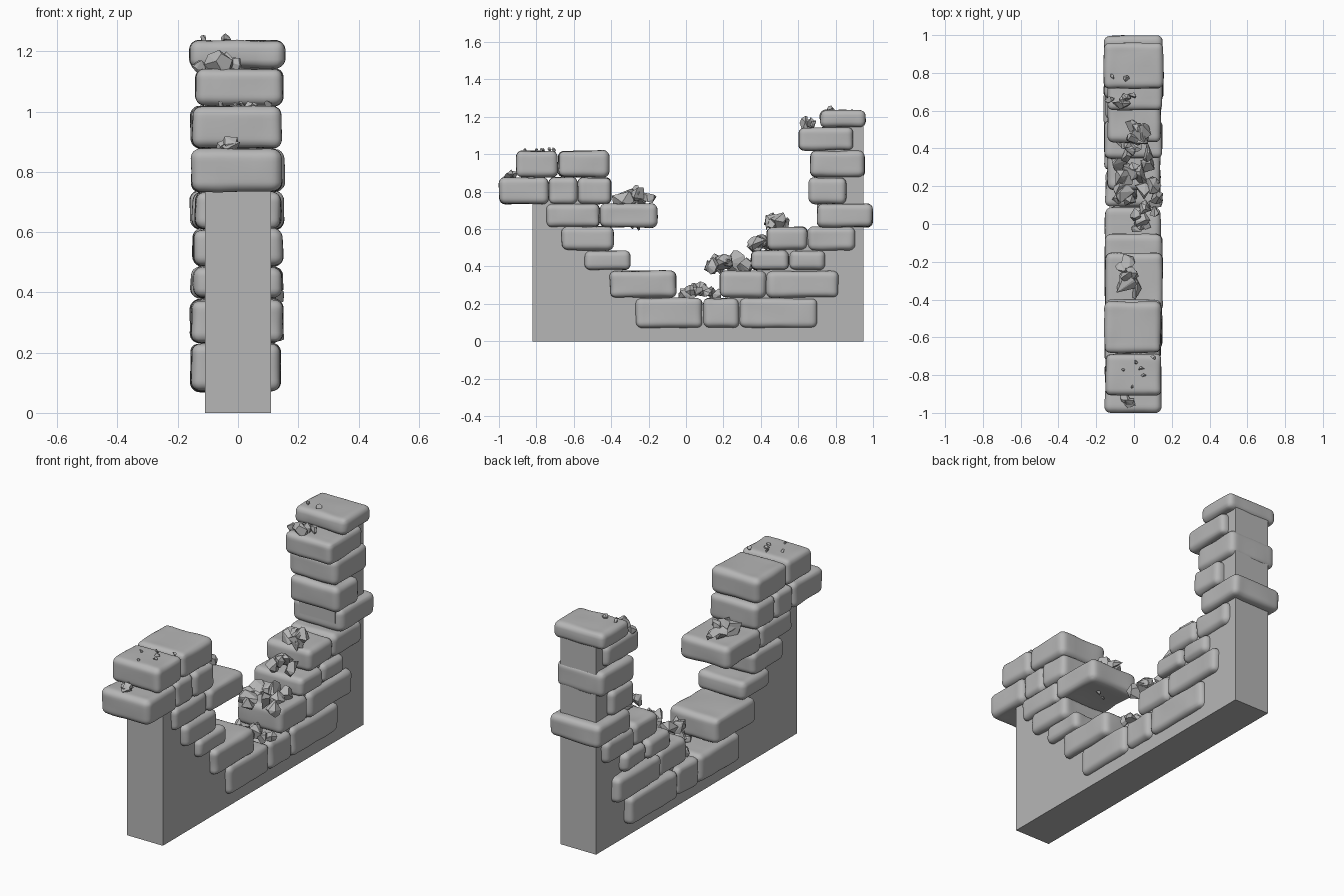
import bpy, bmesh, math, random
from mathutils import Vector, noise

random.seed(7)
if "Cube" in bpy.data.objects:
    bpy.data.objects.remove(bpy.data.objects["Cube"], do_unlink=True)

GREY = (0.47, 0.47, 0.47, 1)
stone = bpy.data.materials.new("grey stone")
stone.use_nodes = True
stone.diffuse_color = GREY
stone.node_tree.nodes["Principled BSDF"].inputs["Base Color"].default_value = GREY


def finish(bm, name, smooth=False):
    bmesh.ops.recalc_face_normals(bm, faces=bm.faces)
    for f in bm.faces:
        f.smooth = smooth
    mesh = bpy.data.meshes.new(name)
    bm.to_mesh(mesh)
    bm.free()
    mesh.materials.append(stone)
    ob = bpy.data.objects.new(name, mesh)
    bpy.context.collection.objects.link(ob)
    return ob


def brick(name, y0, y1, z0, z1, x0, x1):
    """Worn block: a dense box with rounded edges and gentle dents."""
    bm = bmesh.new()
    bmesh.ops.create_cube(bm, size=2)
    bmesh.ops.subdivide_edges(bm, edges=bm.edges, cuts=13, use_grid_fill=True)
    half = Vector((x1 - x0, y1 - y0, z1 - z0)) / 2
    centre = Vector((x0 + x1, y0 + y1, z0 + z1)) / 2
    r = 0.034
    seed = Vector([random.uniform(-50, 50) for _ in range(3)])
    for v in bm.verts:
        # crowd the grid toward the edges, then round them
        p = Vector([math.copysign(abs(c) ** 0.5, c) * h for c, h in zip(v.co, half)])
        inner = Vector([max(r - h, min(h - r, c)) for c, h in zip(p, half)])
        out = (p - inner).normalized()
        dent = noise.noise(p * 9 + seed) * 0.006 - 0.002
        v.co = centre + inner + out * (r + dent)
    finish(bm, name, True)


def add_rock(bm, pos, size):
    """Angular chip: convex hull of a few scattered points."""
    squash = Vector([random.uniform(0.7, 1.15) for _ in range(3)])
    verts = []
    for _ in range(11):
        d = Vector([random.gauss(0, 1) for _ in range(3)]).normalized()
        verts.append(bm.verts.new(Vector(pos) + d * squash * size))
    hull = bmesh.ops.convex_hull(bm, input=verts)
    loose = [g for g in hull["geom_interior"] + hull["geom_unused"]
             if isinstance(g, bmesh.types.BMVert)]
    bmesh.ops.delete(bm, geom=list(set(loose)), context='VERTS')


def rubble(name, rocks):
    bm = bmesh.new()
    for *pos, size in rocks:
        add_rock(bm, pos, size)
    bmesh.ops.dissolve_limit(bm, angle_limit=0.2, verts=bm.verts, edges=bm.edges)
    finish(bm, name)


def mound(name, x, y, z, count, size):
    """Heap of chips, highest in the middle, over ranges x and y."""
    rocks = []
    for i in range(count):
        t = (i + 0.5) / count
        u = random.uniform(-1, 1)
        py = y[0] + (y[1] - y[0]) * t
        lift = (1 - abs(2 * t - 1)) * (1 - abs(u) * 0.5)
        rocks.append(((x[0] + x[1]) / 2 + u * (x[1] - x[0]) / 2, py,
                      z[0] + (z[1] - z[0]) * lift, size * random.uniform(0.75, 1.2)))
    rubble(name, rocks)


# Stepped core wall: side profile extruded across x
profile = [(-.82, 0), (.95, 0), (.95, 1.19), (.75, 1.19), (.75, 1.1), (.70, 1.1),
           (.70, .66), (.73, .66), (.73, .57), (.47, .57), (.47, .45), (.38, .45),
           (.38, .34), (.22, .34), (.22, .2), (-.09, .2), (-.09, .33), (-.34, .33),
           (-.34, .45), (-.43, .45), (-.43, .57), (-.5, .57), (-.5, .84), (-.82, .84)]
bm = bmesh.new()
side = bm.faces.new([bm.verts.new((-.11, y, z)) for y, z in profile])
ext = bmesh.ops.extrude_face_region(bm, geom=[side], use_keep_orig=True)
bmesh.ops.translate(bm, vec=(.22, 0, 0),
                    verts=[g for g in ext["geom"] if isinstance(g, bmesh.types.BMVert)])
finish(bm, "core_wall")

# Courses: bottom, top, then start and end of each block along y
courses = [
    (.07, .232, [(-.27, .09), (.09, .285), (.285, .705)]),
    (.232, .378, [(-.41, -.05), (.18, .43), (.43, .817)]),
    (.38, .487, [(-.545, -.295), (.345, .55), (.55, .745)]),
    (.485, .613, [(-.665, -.385), (.43, .65), (.65, .905)]),
    (.608, .738, [(-.75, -.46), (-.46, -.153), (.70, 1.0)]),
    (.732, .878, [(-1.0, -.735), (-.735, -.58), (-.58, -.398), (.655, .858)]),
    (.876, 1.02, [(-.91, -.685), (-.685, -.41), (.663, .957)]),
    (1.018, 1.145, [(.60, .898)]),
    (1.143, 1.238, [(.715, .962)]),
]
for row, (z0, z1, spans) in enumerate(courses, 1):
    for n, (y0, y1) in enumerate(spans, 1):
        brick(f"course_{row}_block_{n}", y0, y1, z0, z1,
              -.15 + random.uniform(-.012, .008), .148 + random.uniform(-.008, .01))

# Rubble heaps on the broken steps
mound("ledge_rubble", (-.06, .10), (-.35, -.20), (.755, .81), 7, .06)
mound("upper_step_rubble", (-.06, .06), (.42, .53), (.625, .67), 6, .05)
mound("middle_step_rubble", (-.09, .09), (.36, .44), (.51, .545), 6, .048)
mound("lower_step_rubble", (-.10, .12), (.12, .33), (.395, .445), 14, .05)
mound("gap_rubble", (-.10, .12), (-.03, .17), (.245, .29), 12, .042)
mound("pillar_rubble", (-.09, .0), (.63, .69), (1.155, 1.17), 4, .038)
mound("front_ledge_rubble", (-.05, .02), (-.96, -.91), (.88, .90), 3, .035)

# Small pebbles
rubble("pebbles", [
    (-.06, -.77, 1.022, .014), (.01, -.73, 1.024, .014), (.04, -.77, 1.022, .018),
    (.05, -.80, 1.022, .014), (.10, -.71, 1.022, .018), (-.01, -.86, 1.02, .012),
    (-.115, .78, 1.24, .018), (-.04, .77, 1.242, .022), (-.13, .66, 1.15, .024),
    (.03, -.26, .612, .024), (-.03, -.29, .612, .018)])
